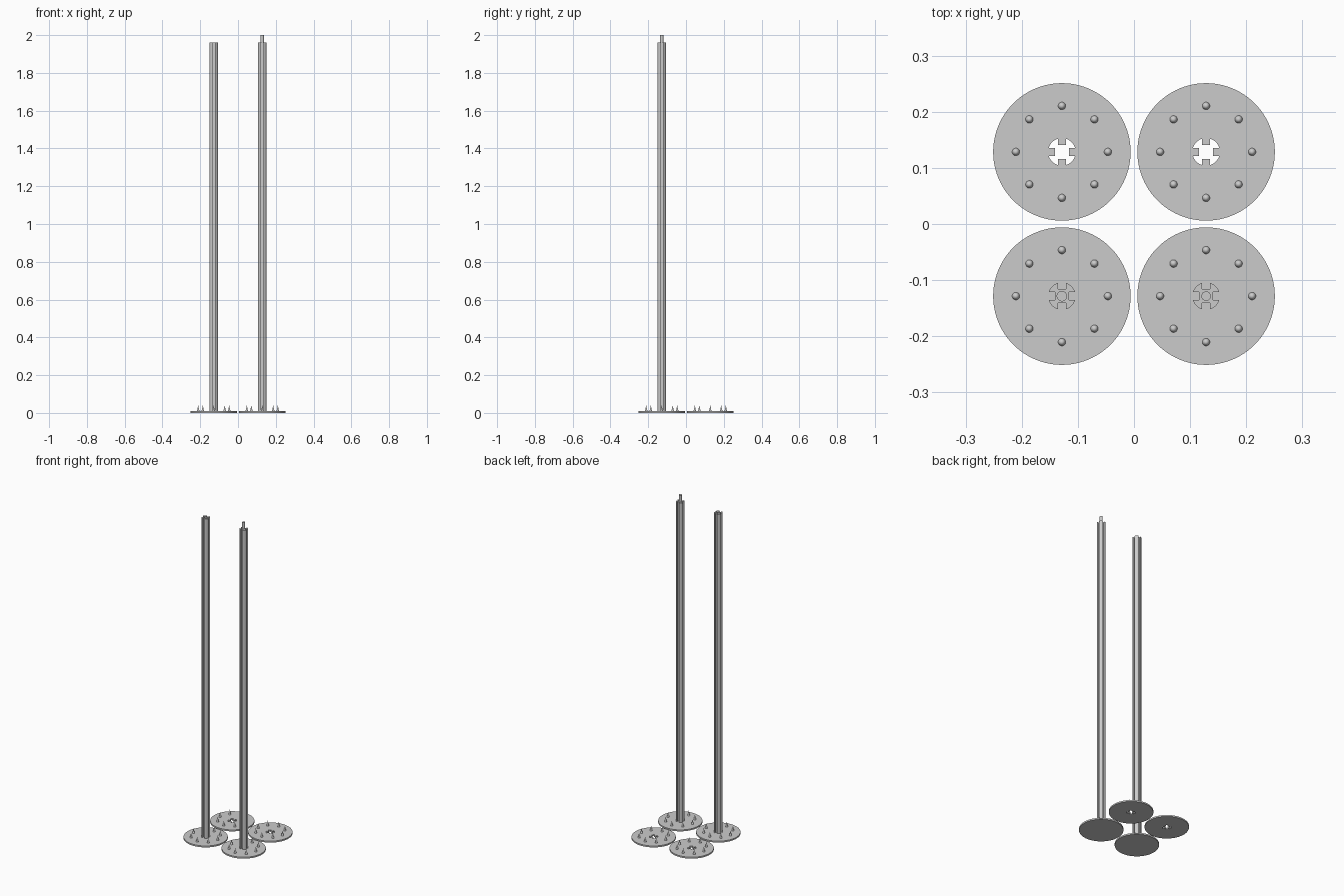
import bpy, bmesh
from math import sin, cos, asin, pi, radians
from mathutils import Vector

cube = bpy.data.objects.get("Cube")
if cube:
    bpy.data.objects.remove(cube)

OFFSET = 0.1285      # plate centres from the middle
PLATE_R, PLATE_H = 0.1225, 0.009
ROD_R, ROD_TOP = 0.0245, 1.96
SLOT_HALF, SLOT_INNER = 0.007, 0.0125
PIN_R, PIN_H = 0.0085, 0.04
SPIKE_R, SPIKE_RING, SPIKE_TIP = 0.007, 0.082, 0.039

grey = bpy.data.materials.new("grey")
grey.use_nodes = True
colour = (0.6, 0.6, 0.6, 1)
grey.diffuse_color = colour
grey.node_tree.nodes["Principled BSDF"].inputs["Base Color"].default_value = colour


def circle(radius, count):
    return [(radius * cos(2 * pi * i / count), radius * sin(2 * pi * i / count))
            for i in range(count)]


def slotted_profile(steps=10):
    """Circle with four square slots, one on each axis."""
    edge = asin(SLOT_HALF / ROD_R)
    points = []
    for q in range(4):
        c, s = round(cos(q * pi / 2)), round(sin(q * pi / 2))
        quarter = [(SLOT_INNER, -SLOT_HALF), (SLOT_INNER, SLOT_HALF)]
        for i in range(steps + 1):
            a = edge + (pi / 2 - 2 * edge) * i / steps
            quarter.append((ROD_R * cos(a), ROD_R * sin(a)))
        points += [(x * c - y * s, x * s + y * c) for x, y in quarter]
    return points


def add_loop(bm, points, z):
    verts = [bm.verts.new((x, y, z)) for x, y in points]
    edges = [bm.edges.new((v, verts[i - 1])) for i, v in enumerate(verts)]
    return verts, edges


def wall_down(bm, edges, depth):
    """Pull edges straight down and return the new lower edges."""
    geom = bmesh.ops.extrude_edge_only(bm, edges=edges)["geom"]
    moved = [g for g in geom if isinstance(g, bmesh.types.BMVert)]
    bmesh.ops.translate(bm, verts=moved, vec=(0, 0, -depth))
    lower = set(moved)
    return [g for g in geom if isinstance(g, bmesh.types.BMEdge)
            and all(v in lower for v in g.verts)]


def finish(bm, name, x, y):
    bmesh.ops.recalc_face_normals(bm, faces=bm.faces[:])
    mesh = bpy.data.meshes.new(name)
    bm.to_mesh(mesh)
    bm.free()
    mesh.materials.append(grey)
    obj = bpy.data.objects.new(name, mesh)
    obj.location = (x, y, 0)
    bpy.context.collection.objects.link(obj)
    bpy.ops.object.select_all(action='DESELECT')
    obj.select_set(True)
    bpy.context.view_layer.objects.active = obj
    bpy.ops.object.shade_smooth_by_angle(angle=radians(30))
    return obj


def plate(name, x, y, holed):
    bm = bmesh.new()
    rims = add_loop(bm, circle(PLATE_R, 96), PLATE_H)[1]
    if holed:
        rims += add_loop(bm, slotted_profile(), PLATE_H)[1]
    lower = wall_down(bm, rims, PLATE_H)
    for edges in (rims, lower):
        bmesh.ops.triangle_fill(bm, edges=edges, use_beauty=True,
                                normal=Vector((0, 0, 1)))
    finish(bm, name, x, y)


def spikes(name, x, y):
    bm = bmesh.new()
    for px, py in circle(SPIKE_RING, 8):
        base = [bm.verts.new((px + dx, py + dy, PLATE_H - 0.001))
                for dx, dy in circle(SPIKE_R, 24)]
        tip = bm.verts.new((px, py, SPIKE_TIP))
        bm.faces.new(base)
        for i, v in enumerate(base):
            bm.faces.new((base[i - 1], v, tip))
    finish(bm, name, x, y)


def rod(name, x, y, end_offset):
    """Slotted rod whose end has a pin (positive) or socket (negative)."""
    bm = bmesh.new()
    outer = add_loop(bm, slotted_profile(), ROD_TOP)[1]
    ring, inner = add_loop(bm, circle(PIN_R, 24), ROD_TOP)
    bmesh.ops.triangle_fill(bm, edges=outer + inner, use_beauty=True,
                            normal=Vector((0, 0, 1)))
    lower = wall_down(bm, outer, ROD_TOP - PLATE_H + 0.001)
    bmesh.ops.triangle_fill(bm, edges=lower, use_beauty=True)
    # pin or socket
    wall_down(bm, inner, -end_offset)
    cap = [v for v in bm.verts if abs(v.co.z - ROD_TOP - end_offset) < 1e-5]
    cap_edges = [e for e in bm.edges if all(v in cap for v in e.verts)]
    bmesh.ops.contextual_create(bm, geom=cap_edges)
    finish(bm, name, x, y)


for side, sx in (("left", 1), ("right", -1)):
    for end, sy in (("front", -1), ("back", 1)):
        x, y = sx * OFFSET, sy * OFFSET
        plate(f"{end}_{side}_plate", x, y, holed=(end == "back"))
        spikes(f"{end}_{side}_spikes", x, y)

rod("left_rod_with_pin", OFFSET, -OFFSET, PIN_H)
rod("right_rod_with_socket", -OFFSET, -OFFSET, -PIN_H)
